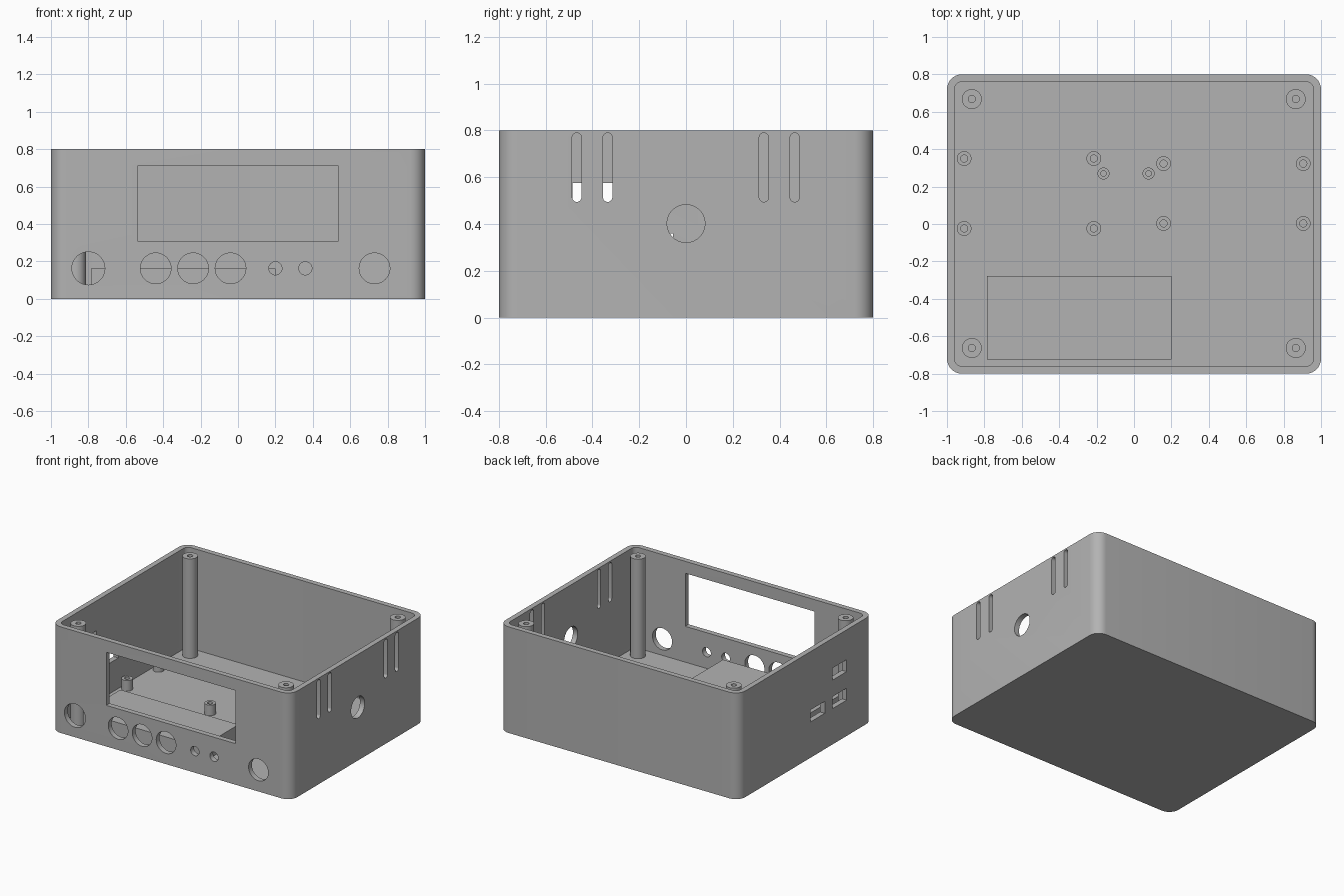
import bpy, bmesh, math
from mathutils import Matrix, Vector

cube = bpy.data.objects.get("Cube")
if cube:
    bpy.data.objects.remove(cube, do_unlink=True)

grey = bpy.data.materials.new("plain grey plastic")
grey.use_nodes = True
grey.diffuse_color = (0.45, 0.45, 0.45, 1)
grey.node_tree.nodes["Principled BSDF"].inputs["Base Color"].default_value = grey.diffuse_color

WALL, FLOOR, HEIGHT = 0.04, 0.04, 0.8


def rounded(w, h, r, steps=8):
    """Outline of a rounded rectangle around the origin."""
    pts = []
    for i, (sx, sy) in enumerate([(1, 1), (-1, 1), (-1, -1), (1, -1)]):
        for k in range(steps + 1):
            a = math.pi / 2 * (i + k / steps)
            pts.append((sx * (w / 2 - r) + r * math.cos(a), sy * (h / 2 - r) + r * math.sin(a)))
    return pts


def rect(w, h):
    return [(w / 2, h / 2), (-w / 2, h / 2), (-w / 2, -h / 2), (w / 2, -h / 2)]


def circle(r, n=40):
    return [(r * math.cos(math.tau * i / n), r * math.sin(math.tau * i / n)) for i in range(n)]


def prism(bm, outline, depth, matrix):
    """Extrude an outline upwards by depth and place it with the matrix."""
    face = bm.faces.new([bm.verts.new(matrix @ Vector((x, y, 0))) for x, y in outline])
    top = bmesh.ops.extrude_face_region(bm, geom=[face])["geom"]
    move = matrix.to_3x3() @ Vector((0, 0, depth))
    bmesh.ops.translate(bm, vec=move, verts=[g for g in top if isinstance(g, bmesh.types.BMVert)])


def make(name, bm):
    bmesh.ops.remove_doubles(bm, verts=bm.verts, dist=1e-5)
    bmesh.ops.recalc_face_normals(bm, faces=bm.faces)
    mesh = bpy.data.meshes.new(name)
    bm.to_mesh(mesh)
    bm.free()
    obj = bpy.data.objects.new(name, mesh)
    bpy.context.collection.objects.link(obj)
    mesh.materials.append(grey)
    return obj


def activate(obj):
    bpy.ops.object.select_all(action='DESELECT')
    obj.select_set(True)
    bpy.context.view_layer.objects.active = obj


def cut(obj, bm):
    cutter = make("cutter", bm)
    cutter.hide_render = True
    mod = obj.modifiers.new("cut", 'BOOLEAN')
    mod.object, mod.operation, mod.solver = cutter, 'DIFFERENCE', 'EXACT'
    activate(obj)
    bpy.ops.object.modifier_apply(modifier=mod.name)
    bpy.data.objects.remove(cutter, do_unlink=True)


def smooth(obj):
    activate(obj)
    bpy.ops.object.shade_smooth_by_angle(angle=math.radians(30))


def up(x, y, z):
    return Matrix.Translation((x, y, z))


def front(x, z):
    """Frame through the front wall: outline x is model x, outline y is z."""
    return Matrix.Translation((x, -0.72, z)) @ Matrix.Rotation(math.pi / 2, 4, 'X')


def side(s, y, z):
    """Frame through a side wall: outline x is model y, outline y is z."""
    axes = Matrix(((0, 0, 1, 0), (1, 0, 0, 0), (0, 1, 0, 0), (0, 0, 0, 1)))
    return Matrix.Translation((s - 0.1, y, z)) @ axes


# Open case with rounded corners
bm = bmesh.new()
prism(bm, rounded(2, 1.6, 0.08), HEIGHT, up(0, 0, 0))
case = make("case", bm)
bm = bmesh.new()
prism(bm, rounded(2 - 2 * WALL, 1.6 - 2 * WALL, 0.04), HEIGHT, up(0, 0, FLOOR))
cut(case, bm)

# Openings in the walls
bm = bmesh.new()
prism(bm, rect(1.076, 0.4), 0.2, front(0, 0.51))               # display window
for x, r in [(-0.8, 0.088), (-0.44, 0.082), (-0.24, 0.082), (-0.04, 0.082),
             (0.2, 0.035), (0.36, 0.035), (0.73, 0.082)]:       # control holes
    prism(bm, circle(r), 0.2, front(x, 0.163))
for y in (-0.467, -0.335, 0.333, 0.465):                        # vent slots
    prism(bm, rounded(0.04, 0.295, 0.02), 0.2, side(1, y, 0.642))
prism(bm, circle(0.081), 0.2, side(1, 0, 0.402))               # cable hole
for y, z in [(-0.4, 0.53), (-0.4, 0.315), (-0.14, 0.315)]:      # connector ports
    prism(bm, rect(0.17, 0.09), 0.2, side(-1, y, z))
cut(case, bm)
smooth(case)


def tube(name, x, y, r, hole, top):
    bm = bmesh.new()
    prism(bm, circle(r, 32), top - FLOOR, up(x, y, FLOOR))
    obj = make(name, bm)
    bm = bmesh.new()
    prism(bm, circle(hole, 24), top, up(x, y, FLOOR + 0.005))
    cut(obj, bm)
    smooth(obj)


# Lid screw posts in the corners
for x in (-0.867, 0.865):
    for y in (-0.663, 0.668):
        tube("screw_post", x, y, 0.053, 0.019, 0.79)

# Circuit board standoffs
for xs, ys in [((-0.908, -0.215), (-0.024, 0.35)), ((0.158, 0.905), (0.003, 0.323))]:
    for x in xs:
        for y in ys:
            tube("board_standoff", x, y, 0.039, 0.019, 0.12)
for x in (-0.163, 0.078):
    tube("small_standoff", x, 0.27, 0.032, 0.015, 0.12)

# Raised block on the floor behind the front wall
bm = bmesh.new()
prism(bm, rect(0.985, 0.447), 0.163 - FLOOR, up(-0.293, -0.502, FLOOR))
make("floor_block", bm)
